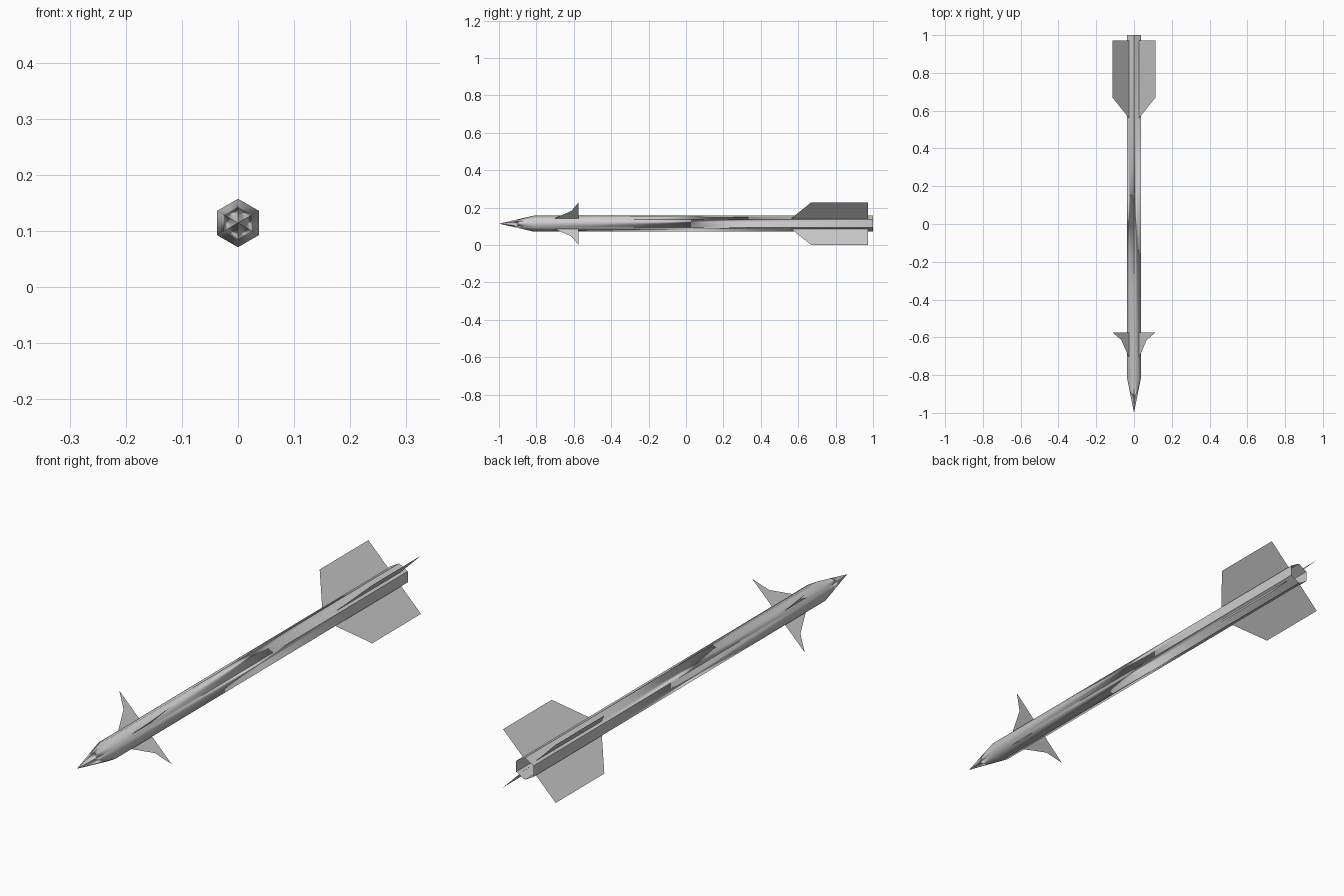
import bpy
from math import cos, sin, radians
from mathutils import Vector

if "Cube" in bpy.data.objects:
    bpy.data.objects.remove(bpy.data.objects["Cube"])

CZ = 0.1143          # height of the centre axis
R = 0.0432           # hexagon corner radius
SIDES = 6


def make_object(name, verts, faces):
    mesh = bpy.data.meshes.new(name)
    mesh.from_pydata(verts, [], faces)
    mesh.update()
    obj = bpy.data.objects.new(name, mesh)
    bpy.context.collection.objects.link(obj)
    return obj


def radial(i):
    a = radians(90 + 360 / SIDES * i)
    return Vector((cos(a), 0, sin(a)))


# Hexagonal body: pointed nose, long tube, open tail
axis = Vector((0, 0, CZ))
verts = [axis + Vector((0, -1, 0))]
for y in (-0.812, 1.0):
    verts += [axis + radial(i) * R + Vector((0, y, 0)) for i in range(SIDES)]
faces = []
for i in range(SIDES):
    j = (i + 1) % SIDES
    a, b, c, d = 1 + i, 1 + j, 1 + SIDES + j, 1 + SIDES + i
    faces += [(0, b, a), (a, b, c, d)]
body = make_object("body", verts, faces)

# Shading: rounded at the shoulder ring, faceted at the tip and tail
mesh = body.data
for p in mesh.polygons:
    p.use_smooth = True
normals = []
for p in mesh.polygons:
    for v in p.vertices:
        if 1 <= v <= SIDES:
            normals.append((radial(v - 1) + Vector((0, -0.1, 0))).normalized())
        else:
            normals.append(p.normal.copy())
mesh.normals_split_custom_set(normals)


# Thin fins, four of each on the diagonals; profile is (y, sideways offset)
def fin_set(name, profile):
    verts, faces = [], []
    for sx in (1, -1):
        for sz in (1, -1):
            start = len(verts)
            verts += [(sx * o, y, CZ + sz * o) for y, o in profile]
            face = list(range(start, start + len(profile)))
            faces.append(face)
    return make_object(name, verts, faces)


fin_set("rear_fins", [(0.56, 0.026), (0.67, CZ), (0.972, CZ), (0.972, 0.026)])
fin_set("front_fins", [(-0.708, 0.026), (-0.613, 0.068),
                       (-0.574, CZ), (-0.574, 0.026)])
